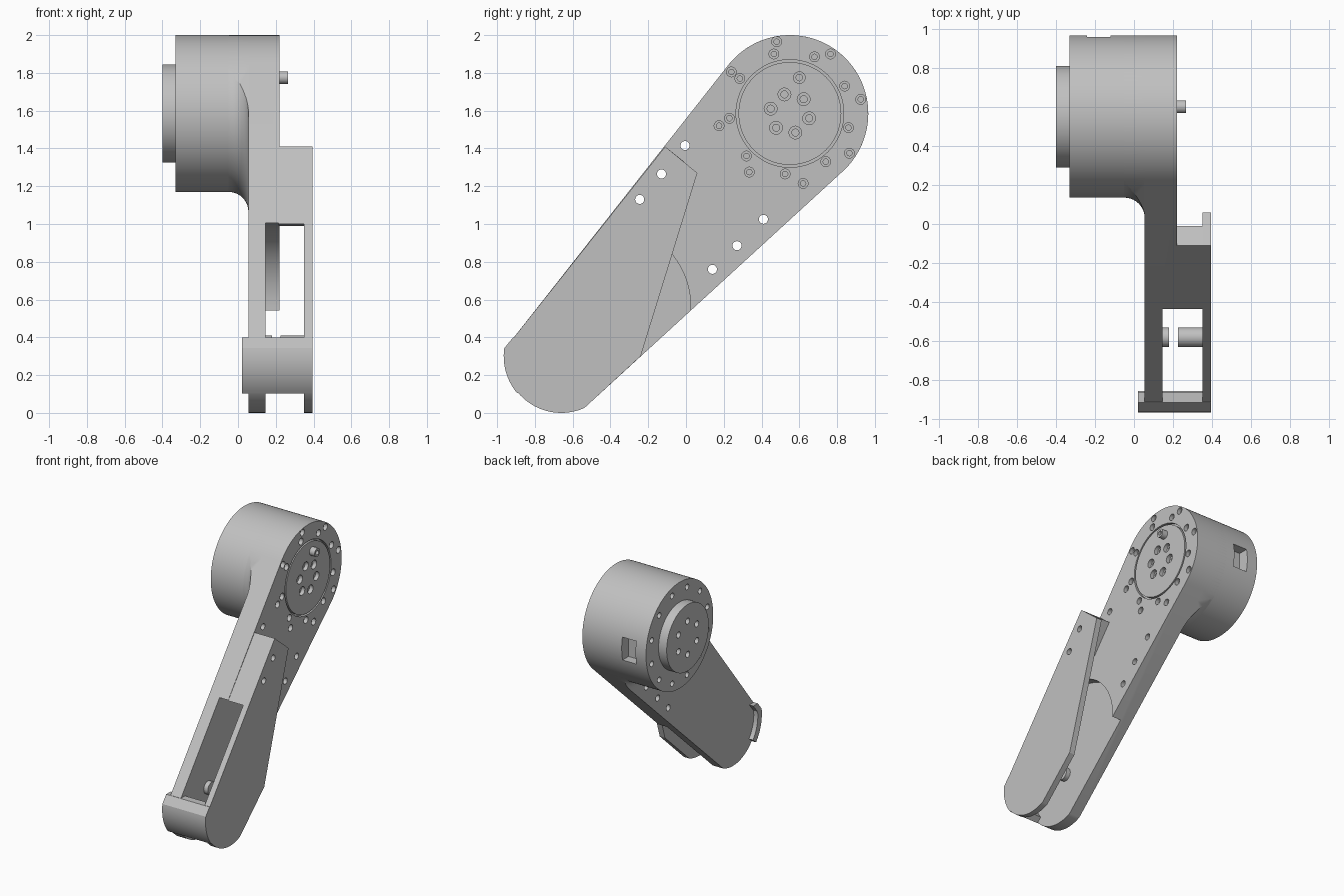
import bpy, bmesh, math
from mathutils import Matrix, Vector

if "Cube" in bpy.data.objects:
    bpy.data.objects.remove(bpy.data.objects["Cube"], do_unlink=True)

grey = bpy.data.materials.new("light_grey")
grey.use_nodes = True
grey.diffuse_color = (0.53, 0.53, 0.53, 1)
grey.node_tree.nodes["Principled BSDF"].inputs["Base Color"].default_value = grey.diffuse_color
parts = []


def make(name, bm, part=True):
    bmesh.ops.recalc_face_normals(bm, faces=bm.faces)
    me = bpy.data.meshes.new(name)
    bm.to_mesh(me)
    bm.free()
    me.materials.append(grey)
    ob = bpy.data.objects.new(name, me)
    bpy.context.collection.objects.link(ob)
    if part:
        parts.append(ob)
    return ob


def prism(name, outline, x0, x1, part=True):
    """Extrude a (y, z) outline along x."""
    bm = bmesh.new()
    face = bm.faces.new([bm.verts.new((x0, y, z)) for y, z in outline])
    new = bmesh.ops.extrude_face_region(bm, geom=[face])["geom"]
    bmesh.ops.translate(bm, vec=(x1 - x0, 0, 0),
                        verts=[v for v in new if isinstance(v, bmesh.types.BMVert)])
    return make(name, bm, part)


def arc(c, r, a0, a1, n):
    steps = [math.radians(a0 + (a1 - a0) * i / n) for i in range(n + 1)]
    return [(c[0] + r * math.cos(a), c[1] + r * math.sin(a)) for a in steps]


def rods(name, centres, r, x0, x1, part=True, segs=24):
    """One or more cylinders along x."""
    bm = bmesh.new()
    for y, z in centres:
        m = Matrix.Translation(((x0 + x1) / 2, y, z)) @ Matrix.Rotation(math.pi / 2, 4, 'Y')
        bmesh.ops.create_cone(bm, cap_ends=True, segments=segs, radius1=r, radius2=r,
                              depth=x1 - x0, matrix=m)
    return make(name, bm, part)


def lathe(name, profile, c, segs=96, part=True):
    """Revolve closed (x, r) profile around the x axis through c."""
    bm = bmesh.new()
    rings = [[bm.verts.new((x, y, z)) for y, z in arc(c, r, 0, 360, segs)[:-1]] for x, r in profile]
    for a, b in zip(rings, rings[1:] + rings[:1]):
        for i in range(segs):
            j = (i + 1) % segs
            bm.faces.new((a[i], a[j], b[j], b[i]))
    return make(name, bm, part)


def boolean(ob, tool, op='DIFFERENCE'):
    mod = ob.modifiers.new("cut", 'BOOLEAN')
    mod.object, mod.operation, mod.solver = tool, op, 'EXACT'
    dg = bpy.context.evaluated_depsgraph_get()
    me = bpy.data.meshes.new_from_object(ob.evaluated_get(dg))
    ob.modifiers.clear()
    ob.data = me
    bpy.data.objects.remove(tool, do_unlink=True)


def bolt_holes(ob, centres, r, face, side):
    """Counterbored blind holes going inward from x = face."""
    for radius, depth in ((r, 0.03), (r * 0.55, 0.055)):
        x0, x1 = sorted((face + side * 0.02, face - side * depth))
        boolean(ob, rods("cutter", centres, radius, x0, x1, False, 16))


HUB, FOOT = (0.55, 1.585), (-0.66, 0.30)
RAD = 0.415
foot_arc = arc(FOOT, 0.30, 172, 294, 28)
arm_outline = arc(HUB, RAD, -48.4, 141.3, 56) + foot_arc
hub_bolts = arc(HUB, 0.105, 106, 406, 5)
rim_bolts = [(0.48, 1.965), (0.465, 1.90), (0.24, 1.805), (0.285, 1.77), (0.23, 1.56),
             (0.175, 1.52), (0.32, 1.36), (0.335, 1.275), (0.525, 1.265), (0.62, 1.215),
             (0.74, 1.33), (0.865, 1.375), (0.86, 1.51), (0.925, 1.66), (0.84, 1.73),
             (0.765, 1.90), (0.68, 1.885)]
through = [(-0.005, 1.415), (-0.13, 1.265), (-0.245, 1.13), (0.41, 1.025), (0.27, 0.885), (0.14, 0.76)]

# Arm: thick at the hub, thinned below a round pocket edge
arm = prism("arm_plate", arm_outline, 0.055, 0.22)
pocket = arc((-0.42, 0.56), 0.445, 0, 90, 24) + [(-1.3, 1.005), (-1.3, -0.2), (0.025, -0.2)]
boolean(arm, prism("cutter", pocket, 0.145, 0.4, False))
boolean(arm, rods("cutter", through, 0.024, 0, 0.5, False))
boolean(arm, lathe("cutter", [(0.195, 0.272), (0.24, 0.272), (0.24, 0.285), (0.195, 0.285)], HUB, part=False))
bolt_holes(arm, rim_bolts, 0.026, 0.22, 1)
bolt_holes(arm, hub_bolts, 0.034, 0.22, 1)

# Motor housing with a connector window at the back
motor = rods("motor_housing", [HUB], RAD, -0.33, 0.056, segs=128)
window = [(0.88, 1.49), (1.1, 1.49), (1.1, 1.67), (0.88, 1.67)]
boolean(motor, prism("cutter", window, -0.24, -0.12, False))
bolt_holes(motor, arc(HUB, 0.355, 15, 345, 11), 0.022, -0.33, -1)

# Output cap on the outer end of the motor
cap = rods("motor_cap", [HUB], 0.26, -0.40, -0.325, segs=96)
bolt_holes(cap, arc(HUB, 0.13, 30, 330, 5), 0.024, -0.40, -1)

# Fillet blending the motor into the arm, trimmed to the arm outline
curve = [(-0.05 + 0.105 * x, 0.52 - 0.105 * r) for x, r in arc((0, 0), 1, 90, 0, 10)]
curve = [(-0.05 + 0.105 * math.sin(math.radians(9 * i)),
          0.52 - 0.105 * math.cos(math.radians(9 * i))) for i in range(11)]
flare = lathe("motor_fillet", curve + [(0.055, 0.36), (-0.05, 0.36)], HUB, 128)
boolean(flare, prism("cutter", arm_outline, -0.2, 0.2, False), 'INTERSECT')

# Protruding hub pin
pin = rods("hub_pin", [(0.60, 1.775)], 0.033, 0.19, 0.265)
boolean(pin, rods("cutter", [(0.60, 1.775)], 0.017, 0.235, 0.3, False))

# Outer cover plate and the block that carries it
cover = prism("cover_plate", [(-0.11, 1.41), *foot_arc, (-0.24, 0.30), (0.06, 1.27)], 0.35, 0.395)
boolean(cover, rods("cutter", through[1:3], 0.024, 0.3, 0.5, False))
block = prism("cover_block", [(-0.11, 1.41), (-0.435, 1.0), (-0.282, 0.99), (-0.01, 1.33)], 0.215, 0.352)
boolean(block, rods("cutter", through[1:3], 0.024, 0.1, 0.5, False))

# Curved front lip across the foot
lip = [(-0.915, 0.40)] + arc(FOOT, 0.305, 172, 220, 14) + arc(FOOT, 0.255, 220, 172, 14) + [(-0.86, 0.40)]
prism("foot_lip", lip, 0.02, 0.395)

# Facing bosses inside the foot
PIVOT = [(-0.58, 0.36)]
rods("arm_boss", PIVOT, 0.05, 0.14, 0.18, segs=32)
rods("cover_boss", PIVOT, 0.05, 0.225, 0.355, segs=32)

# Smooth the round surfaces, keep the edges crisp
bpy.ops.object.select_all(action='DESELECT')
for ob in parts:
    ob.select_set(True)
bpy.context.view_layer.objects.active = arm
bpy.ops.object.shade_smooth_by_angle(angle=math.radians(30))
